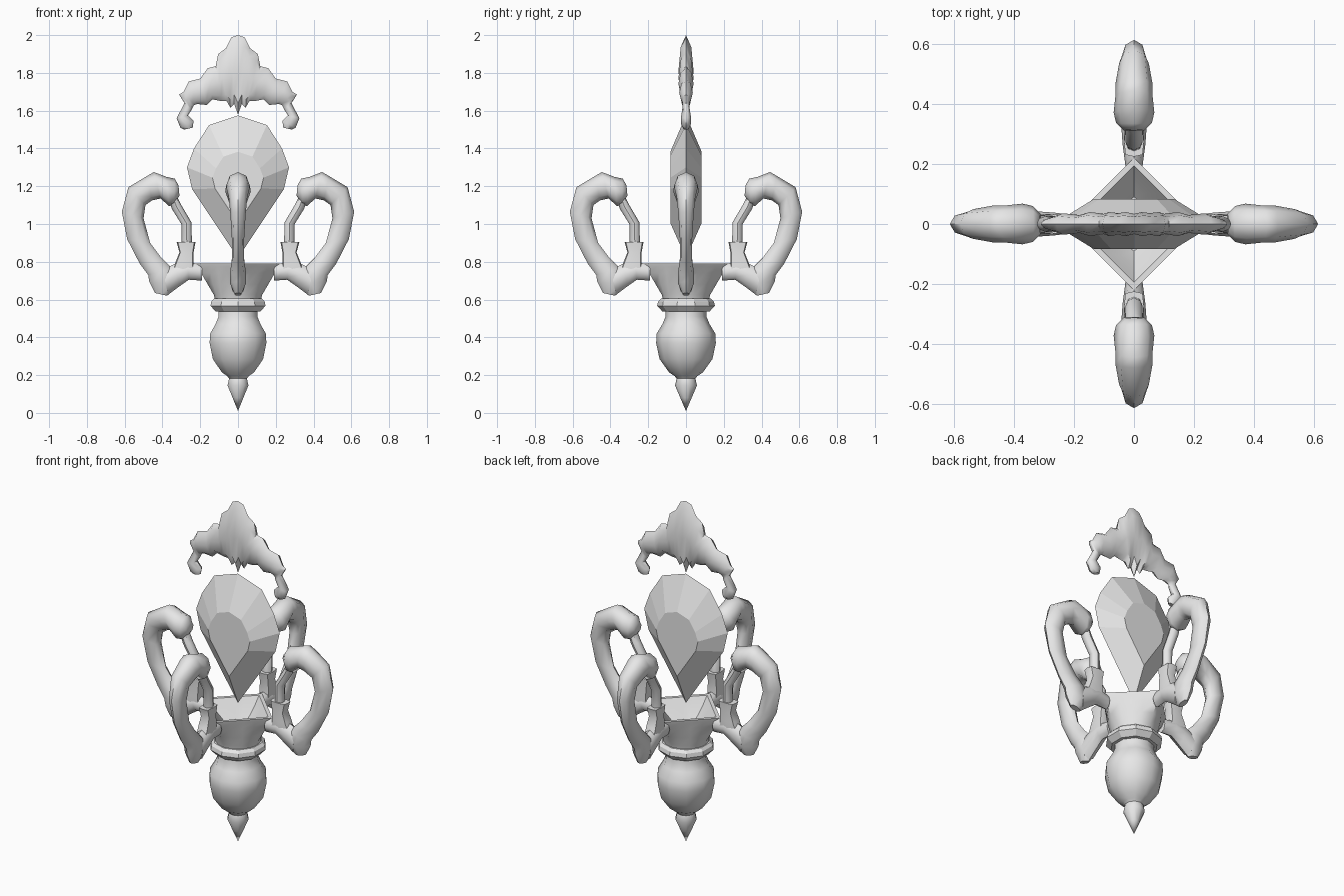
import bpy, bmesh, math
from mathutils import Matrix

cube = bpy.data.objects.get("Cube")
if cube:
    bpy.data.objects.remove(cube, do_unlink=True)

grey = bpy.data.materials.new("plain grey")
grey.use_nodes = True
grey.diffuse_color = (0.8, 0.8, 0.8, 1)
grey.node_tree.nodes["Principled BSDF"].inputs["Base Color"].default_value = (0.8, 0.8, 0.8, 1)


def make(name, rings, smooth=45, turn=0):
    """Skin a list of closed vertex rings; cap both ends."""
    bm = bmesh.new()
    rows = [[bm.verts.new(p) for p in ring] for ring in rings]
    n = len(rows[0])
    for a, b in zip(rows, rows[1:]):
        for i in range(n):
            j = (i + 1) % n
            bm.faces.new((a[i], a[j], b[j], b[i]))
    bm.faces.new(rows[0])
    bm.faces.new(rows[-1])
    bmesh.ops.remove_doubles(bm, verts=bm.verts, dist=0.0005)
    bmesh.ops.recalc_face_normals(bm, faces=bm.faces)
    bm.transform(Matrix.Rotation(turn, 4, 'Z'))
    me = bpy.data.meshes.new(name)
    bm.to_mesh(me)
    bm.free()
    me.materials.append(grey)
    ob = bpy.data.objects.new(name, me)
    bpy.context.collection.objects.link(ob)
    if smooth:
        bpy.ops.object.select_all(action='DESELECT')
        ob.select_set(True)
        bpy.context.view_layer.objects.active = ob
        bpy.ops.object.shade_smooth_by_angle(angle=math.radians(smooth))
    return ob


def sections(stations, n=8, power=1.0):
    """Each station: outer x, z, inner x, z, half width across y."""
    def bend(v):
        return math.copysign(abs(v) ** power, v) if abs(v) > 1e-6 else 0.0
    rings = []
    for ox, oz, ix, iz, w in stations:
        ring = []
        for k in range(n):
            a = math.tau * k / n
            c, s = bend(math.cos(a)), bend(math.sin(a))
            ring.append(((ox + ix) / 2 + c * (ox - ix) / 2, s * w,
                         (oz + iz) / 2 + c * (oz - iz) / 2))
        rings.append(ring)
    return rings


def lathe(profile, n=10):
    return [[(r * math.sin(math.tau * k / n), r * math.cos(math.tau * k / n), z)
             for k in range(n)] for r, z in profile]


# Turned lower body with pointed finial and collar
make("finial_tip", lathe([(0, 0.01), (0.03, 0.08), (0.058, 0.145), (0.048, 0.19), (0.03, 0.22)]))
make("bulb_body", lathe([(0.04, 0.17), (0.06, 0.195), (0.09, 0.215), (0.14, 0.285), (0.158, 0.37),
                         (0.155, 0.42), (0.125, 0.47), (0.108, 0.51), (0.108, 0.56)]))
make("collar", lathe([(0.10, 0.535), (0.125, 0.537), (0.153, 0.567), (0.148, 0.59),
                      (0.132, 0.605), (0.10, 0.605)]), smooth=25)


# Hollow cup that goes from a round foot to a square rim, corners on the axes
def cup_ring(z, r, square, n=16):
    ring = []
    for k in range(n):
        a = math.tau * k / n
        d = r / (abs(math.cos(a)) + abs(math.sin(a)))
        q = r * (1 - square) + d * square
        ring.append((q * math.cos(a), q * math.sin(a), z))
    return ring


cup_rows = [(0.595, 0.12, 0), (0.625, 0.128, 0.1), (0.68, 0.16, 0.45), (0.74, 0.195, 0.85),
            (0.775, 0.218, 1), (0.79, 0.222, 1), (0.79, 0.195, 1), (0.74, 0.15, 1), (0.69, 0.09, 0.6)]
make("cup", [cup_ring(*row) for row in cup_rows], smooth=40)

# Faceted teardrop gem: flat tables front and back, sharp girdle between
half = [(0.153, 1.524), (0.233, 1.40), (0.27, 1.30), (0.243, 1.185)]
outline = [(0, 1.575)] + half + [(0, 0.82)] + [(-x, z) for x, z in reversed(half)]


def gem_ring(scale, y):
    return [(x * scale, y, 1.19 + (z - 1.19) * scale) for x, z in outline]


make("gem", [gem_ring(0.5, -0.083), gem_ring(1, 0), gem_ring(0.5, 0.083)], smooth=0)

# Flat ragged crest floating over the gem, mirrored about its middle
crest_half = [
    (0.035, 1.988, 0.02, 1.635, 0.040), (0.065, 1.93, 0.04, 1.615, 0.036),
    (0.105, 1.90, 0.06, 1.65, 0.040), (0.118, 1.835, 0.085, 1.65, 0.034),
    (0.16, 1.825, 0.135, 1.66, 0.040), (0.20, 1.77, 0.165, 1.63, 0.030),
    (0.26, 1.755, 0.215, 1.635, 0.036), (0.288, 1.70, 0.232, 1.63, 0.028),
    (0.312, 1.685, 0.238, 1.62, 0.018), (0.283, 1.64, 0.245, 1.605, 0.018),
    (0.325, 1.56, 0.265, 1.575, 0.026), (0.305, 1.51, 0.235, 1.545, 0.026),
    (0.285, 1.50, 0.24, 1.51, 0.014)]
crest = [(-a, b, -c, d, w) for a, b, c, d, w in reversed(crest_half)]
crest += [(0, 2.0, 0, 1.58, 0.034)] + crest_half
make("crest", sections(crest), smooth=50)

# Four curled arms around the cup
bracket = [(0.19, 0.785, 0.19, 0.70, 0.028), (0.27, 0.80, 0.26, 0.705, 0.038),
           (0.33, 0.79, 0.31, 0.67, 0.042), (0.40, 0.76, 0.37, 0.625, 0.042)]
arm = [(0.44, 0.635, 0.375, 0.62, 0.018), (0.47, 0.695, 0.315, 0.675, 0.042),
       (0.475, 0.73, 0.35, 0.765, 0.042), (0.52, 0.79, 0.405, 0.82, 0.033),
       (0.587, 0.92, 0.465, 0.90, 0.032), (0.615, 1.065, 0.50, 1.03, 0.040),
       (0.58, 1.195, 0.49, 1.10, 0.050), (0.48, 1.255, 0.455, 1.125, 0.062),
       (0.445, 1.275, 0.41, 1.135, 0.062), (0.38, 1.25, 0.365, 1.095, 0.068),
       (0.335, 1.24, 0.34, 1.10, 0.060), (0.315, 1.205, 0.31, 1.15, 0.035)]
stem = [(0.37, 1.14, 0.32, 1.14, 0.028), (0.35, 1.08, 0.297, 1.095, 0.028),
        (0.30, 1.00, 0.247, 1.01, 0.028), (0.298, 0.88, 0.243, 0.88, 0.028)]
post = [(0.325, 0.905, 0.225, 0.905, 0.033), (0.31, 0.85, 0.235, 0.85, 0.030),
        (0.33, 0.80, 0.235, 0.80, 0.034), (0.35, 0.75, 0.23, 0.745, 0.034)]

for side, turn in (("left", 0), ("back", 90), ("right", 180), ("front", 270)):
    angle = math.radians(turn)
    make(side + "_bracket", sections(bracket), turn=angle)
    make(side + "_arm", sections(arm), smooth=55, turn=angle)
    make(side + "_stem", sections(stem), turn=angle)
    make(side + "_post", sections(post, power=0.4), smooth=40, turn=angle)
